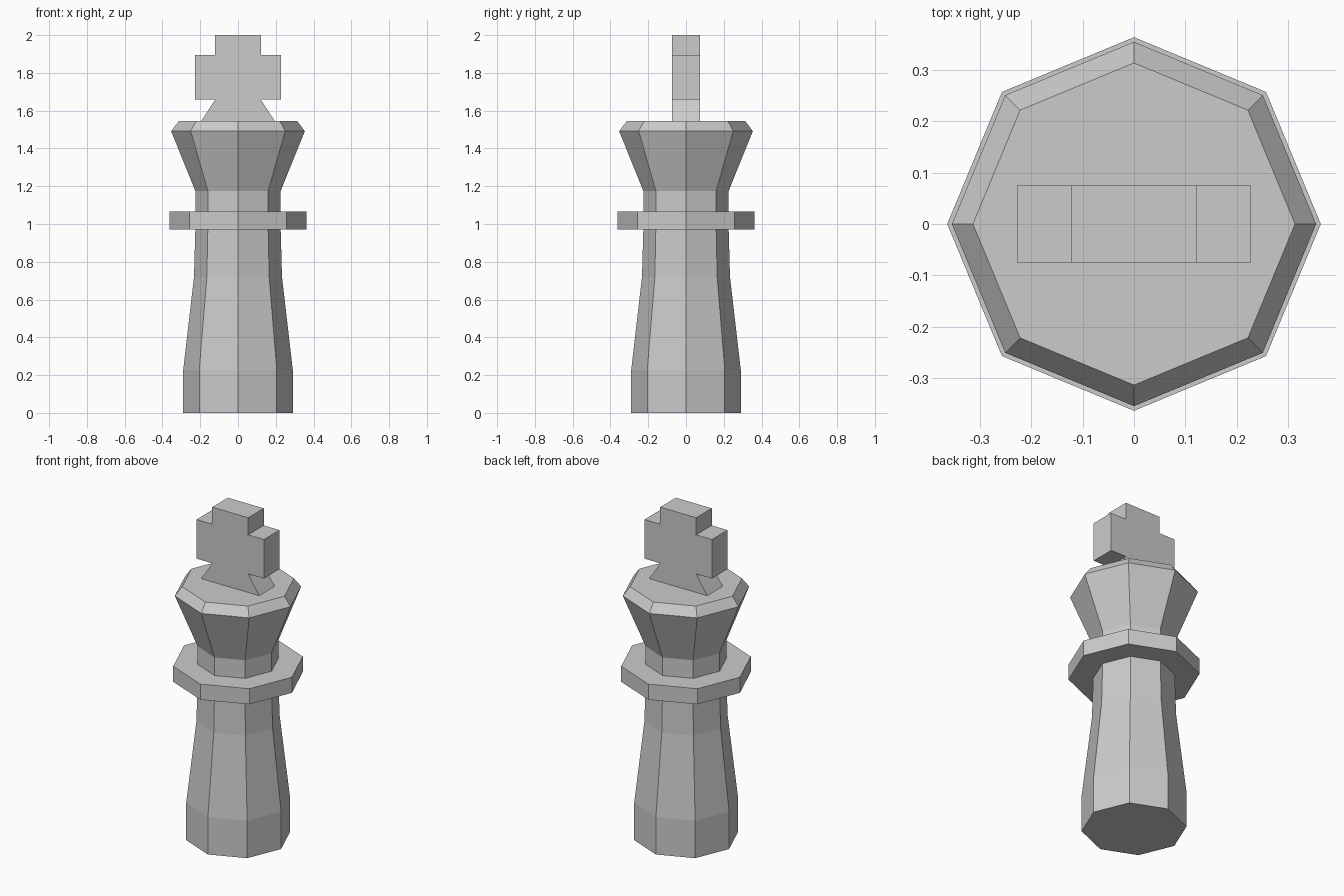
import bpy, bmesh
from math import cos, sin, pi

if "Cube" in bpy.data.objects:
    bpy.data.objects.remove(bpy.data.objects["Cube"])


def finish(bm, name):
    bmesh.ops.recalc_face_normals(bm, faces=bm.faces)
    mesh = bpy.data.meshes.new(name)
    bm.to_mesh(mesh)
    bm.free()
    obj = bpy.data.objects.new(name, mesh)
    bpy.context.collection.objects.link(obj)
    return obj


def lathe(name, profile, sides=8):
    """Faceted solid from (radius, z) pairs, capped at both ends."""
    bm = bmesh.new()
    rings = [[bm.verts.new((r * cos(2 * pi * i / sides), r * sin(2 * pi * i / sides), z))
              for i in range(sides)] for r, z in profile]
    for low, high in zip(rings, rings[1:]):
        for i in range(sides):
            j = (i + 1) % sides
            bm.faces.new((low[i], low[j], high[j], high[i]))
    bm.faces.new(rings[0][::-1])
    bm.faces.new(rings[-1])
    return finish(bm, name)


def mirrored_slab(name, half_outline, half_depth):
    """Outline mirrored across x = 0 and extruded along y."""
    outline = half_outline + [(-x, z) for x, z in reversed(half_outline)]
    bm = bmesh.new()
    face = bm.faces.new([bm.verts.new((x, -half_depth, z)) for x, z in outline])
    new = bmesh.ops.extrude_face_region(bm, geom=[face], use_keep_orig=True)["geom"]
    bmesh.ops.translate(bm, vec=(0, 2 * half_depth, 0),
                        verts=[v for v in new if isinstance(v, bmesh.types.BMVert)])
    return finish(bm, name)


# Eight-sided body: base, tapered shaft, collar, neck and flared head
lathe("body", [(0.29, 0), (0.29, 0.228), (0.233, 0.72), (0.226, 0.97),
               (0.363, 0.97), (0.363, 1.065), (0.226, 1.065), (0.226, 1.175),
               (0.354, 1.492), (0.313, 1.545)])

# Flat cross on top with a splayed foot
mirrored_slab("top_cross", [(0.195, 1.545), (0.121, 1.658), (0.227, 1.658),
                            (0.227, 1.896), (0.121, 1.896), (0.121, 2.0)], 0.075)
